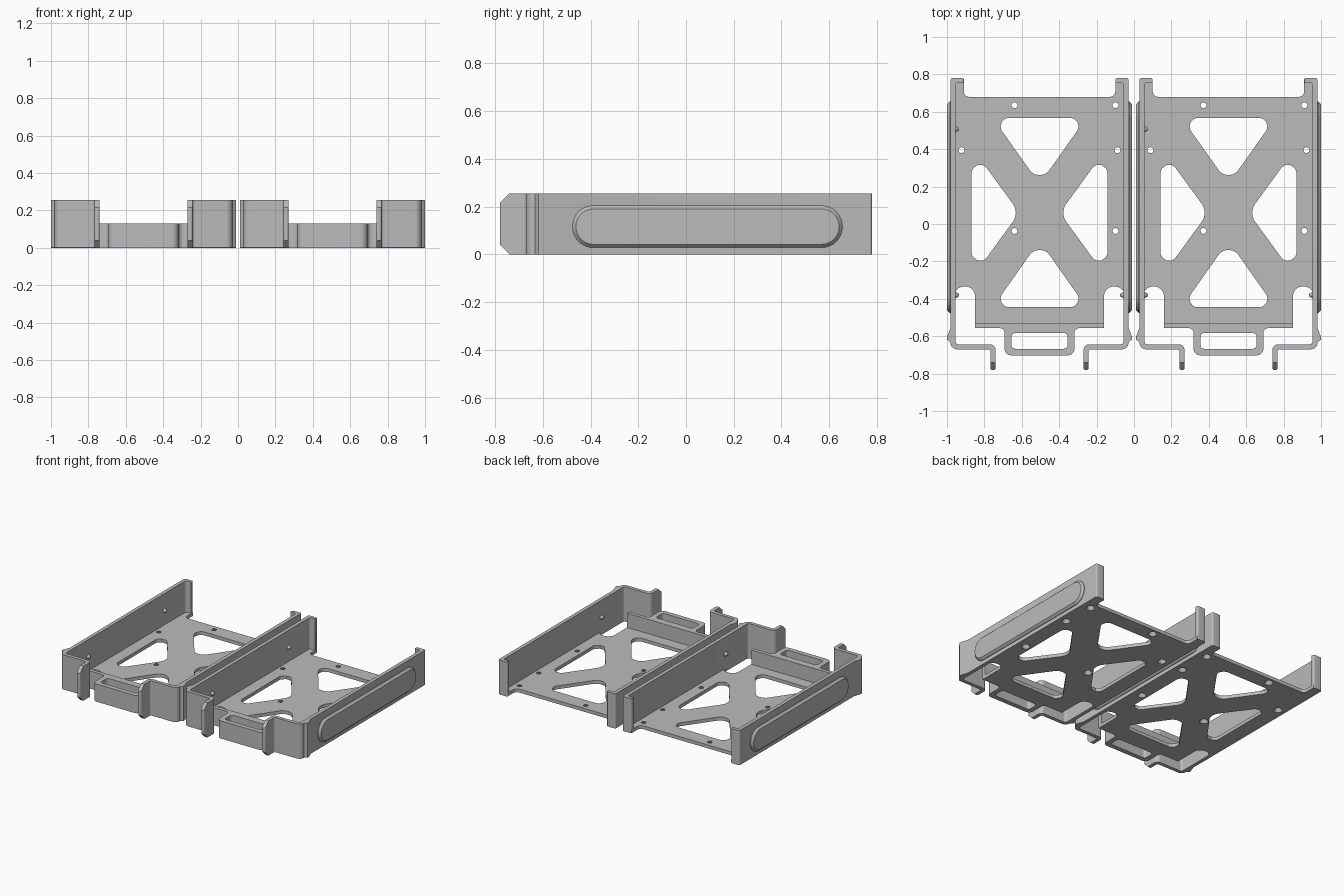
import bpy
import bmesh
import math
from mathutils import Vector, Matrix

cube = bpy.data.objects.get("Cube")
if cube:
    bpy.data.objects.remove(cube)

HEIGHT = 0.255
FLOOR = 0.025
LIP_HEIGHT = 0.13

grey = bpy.data.materials.new("plain grey")
grey.use_nodes = True
grey.diffuse_color = (0.5, 0.5, 0.5, 1)
grey.node_tree.nodes["Principled BSDF"].inputs["Base Color"].default_value = (0.5, 0.5, 0.5, 1)


def rounded(points, steps=8):
    """Outline from (x, y, corner radius) points."""
    out = []
    for i, (x, y, r) in enumerate(points):
        p = Vector((x, y))
        if r == 0:
            out.append(p)
            continue
        a = (Vector(points[i - 1][:2]) - p).normalized()
        b = (Vector(points[(i + 1) % len(points)][:2]) - p).normalized()
        half = a.angle(b) / 2
        c = p + (a + b).normalized() * r / math.sin(half)
        v0 = p + a * r / math.tan(half) - c
        v1 = p + b * r / math.tan(half) - c
        out += [c + v0.lerp(v1, k / steps).normalized() * r for k in range(steps + 1)]
    return out


def mirrored(half):
    """Closed symmetric outline from its +x half."""
    return half + [(-x, y, r) for x, y, r in reversed(half)]


def link(name, mesh):
    ob = bpy.data.objects.new(name, mesh)
    bpy.context.collection.objects.link(ob)
    return ob


def baked(ob, name):
    """Replace an object by its evaluated mesh."""
    deps = bpy.context.evaluated_depsgraph_get()
    mesh = bpy.data.meshes.new_from_object(ob.evaluated_get(deps))
    bpy.data.objects.remove(ob)
    mesh.name = name
    bm = bmesh.new()
    bm.from_mesh(mesh)
    bmesh.ops.remove_doubles(bm, verts=bm.verts, dist=0.0002)
    bmesh.ops.dissolve_degenerate(bm, edges=bm.edges, dist=0.0001)
    bmesh.ops.recalc_face_normals(bm, faces=bm.faces)
    bm.to_mesh(mesh)
    bm.free()
    mesh.materials.clear()
    mesh.materials.append(grey)
    return link(name, mesh)


def prism(name, loops, z0, z1):
    """Extrude an outline, with further loops as holes."""
    curve = bpy.data.curves.new(name, "CURVE")
    curve.dimensions = "2D"
    curve.fill_mode = "BOTH"
    curve.extrude = (z1 - z0) / 2
    for loop in loops:
        sp = curve.splines.new("POLY")
        sp.points.add(len(loop) - 1)
        for pt, v in zip(sp.points, loop):
            pt.co = (v.x, v.y, 0, 1)
        sp.use_cyclic_u = True
    ob = baked(link(name + "_curve", curve), name)
    ob.data.transform(Matrix.Translation((0, 0, (z0 + z1) / 2)))
    return ob


def make_floor():
    outline = rounded(mirrored([
        (0.405, 0.68, 0.03), (0.405, 0.775, 0), (0.46, 0.775, 0), (0.46, -0.39, 0),
        (0.455, -0.39, 0), (0.455, -0.335, 0.05), (0.345, -0.335, 0.05), (0.345, -0.55, 0)]))
    holes = [
        rounded([(-0.25, 0.567, 0.045), (0.25, 0.567, 0.045), (0, 0.214, 0.065)]),
        rounded([(-0.25, -0.445, 0.045), (0.25, -0.445, 0.045), (0, -0.09, 0.065)])]
    for s in (-1, 1):
        holes.append(rounded([(s * 0.363, 0.41, 0.045), (s * 0.363, -0.29, 0.045),
                              (s * 0.108, 0.06, 0.08)]))
    ob = prism("floor", [outline] + holes, 0, FLOOR)
    # countersunk screw holes
    bm = bmesh.new()
    for x, y in ((-0.134, 0.635), (0.406, 0.635), (-0.417, 0.395),
                 (0.417, 0.395), (-0.134, -0.037), (0.406, -0.037)):
        bmesh.ops.create_cone(bm, cap_ends=True, segments=20, radius1=0.033, radius2=0.013,
                              depth=0.035, matrix=Matrix.Translation((x, y, 0.0125)))
    mesh = bpy.data.meshes.new("screw_cutter")
    bm.to_mesh(mesh)
    bm.free()
    cutter = link("screw_cutter", mesh)
    cutter.hide_render = True
    mod = ob.modifiers.new("holes", "BOOLEAN")
    mod.operation = "DIFFERENCE"
    mod.solver = "EXACT"
    mod.object = cutter
    ob = baked(ob, "floor")
    bpy.data.objects.remove(cutter)
    return ob


def make_handle():
    outline = rounded(mirrored([
        (0.345, -0.53, 0), (0.345, -0.557, 0), (0.187, -0.557, 0.025), (0.187, -0.702, 0.035)]))
    opening = rounded(mirrored([(0.15, -0.583, 0.02), (0.15, -0.667, 0.02)]))
    return prism("front_lip_and_handle", [outline, opening], 0, LIP_HEIGHT)


def make_wall(s, name):
    # side wall with rear hook, outer ridge and front spring tab
    pts = [(0.405, 0.755, 0), (0.405, 0.78, 0.01), (0.476, 0.78, 0.012), (0.476, -0.555, 0),
           (0.495, -0.605, 0), (0.495, -0.618, 0), (0.476, -0.632, 0), (0.476, -0.67, 0.035),
           (0.262, -0.67, 0.012), (0.262, -0.78, 0.01), (0.235, -0.78, 0.01),
           (0.235, -0.643, 0.03), (0.449, -0.643, 0.015), (0.449, 0.755, 0.012)]
    ob = prism(name, [rounded([(s * x, y, r) for x, y, r in pts], 6)], 0, HEIGHT)
    bm = bmesh.new()
    bm.from_mesh(ob.data)
    for z, nz in ((HEIGHT, 1), (0, -1)):
        res = bmesh.ops.bisect_plane(bm, geom=bm.verts[:] + bm.edges[:] + bm.faces[:],
                                     plane_co=(0, -0.74, z), plane_no=(0, -1, nz),
                                     clear_outer=True)
        cut = [e for e in res["geom_cut"] if isinstance(e, bmesh.types.BMEdge)]
        bmesh.ops.holes_fill(bm, edges=cut, sides=0)
    bmesh.ops.recalc_face_normals(bm, faces=bm.faces)
    bm.to_mesh(ob.data)
    bm.free()
    bev = ob.modifiers.new("soft edges", "BEVEL")
    bev.width = 0.005
    bev.segments = 1
    bev.limit_method = "ANGLE"
    bev.angle_limit = math.radians(50)
    return ob


def make_grip(s, name):
    # raised pill on the outer face, with sloping rim
    bm = bmesh.new()
    rings = []
    for x, inset in ((0.47, 0), (0.48, 0), (0.495, 0.014)):
        y0, y1, z0, z1 = -0.475 + inset, 0.655 - inset, 0.028 + inset, 0.204 - inset
        r = (z1 - z0) / 2 - 0.001
        loop = rounded([(y0, z0, r), (y1, z0, r), (y1, z1, r), (y0, z1, r)], 12)
        rings.append([bm.verts.new((s * x, v.x, v.y)) for v in loop])
    n = len(rings[0])
    for a, b in zip(rings, rings[1:]):
        for i in range(n):
            bm.faces.new((a[i], a[(i + 1) % n], b[(i + 1) % n], b[i]))
    bm.faces.new(rings[0])
    bm.faces.new(rings[-1])
    bmesh.ops.recalc_face_normals(bm, faces=bm.faces)
    return finish(bm, name)


def make_pegs():
    # small locating studs on the inner wall faces
    bm = bmesh.new()
    for s, y in ((-1, 0.507), (-1, -0.38), (1, -0.38)):
        m = Matrix.Translation((s * 0.442, y, 0.13)) @ Matrix.Rotation(-s * math.pi / 2, 4, "Y")
        bmesh.ops.create_cone(bm, cap_ends=True, segments=16, radius1=0.02, radius2=0.006,
                              depth=0.024, matrix=m)
    return finish(bm, "locating_pegs")


def finish(bm, name):
    mesh = bpy.data.meshes.new(name)
    bm.to_mesh(mesh)
    bm.free()
    mesh.materials.append(grey)
    return link(name, mesh)


parts = [make_floor(), make_handle(), make_pegs()]
for s, side in ((-1, "right"), (1, "left")):
    parts += [make_wall(s, side + "_wall"), make_grip(s, side + "_grip")]

bpy.ops.object.select_all(action="DESELECT")
for ob in parts:
    ob.select_set(True)
    bpy.context.view_layer.objects.active = ob
bpy.ops.object.shade_smooth_by_angle(angle=math.radians(30))

# two identical trays side by side
for ob in parts:
    twin = ob.copy()
    bpy.context.collection.objects.link(twin)
    base = ob.name
    ob.name, twin.name = "right_tray_" + base, "left_tray_" + base
    ob.location.x, twin.location.x = -0.505, 0.505
